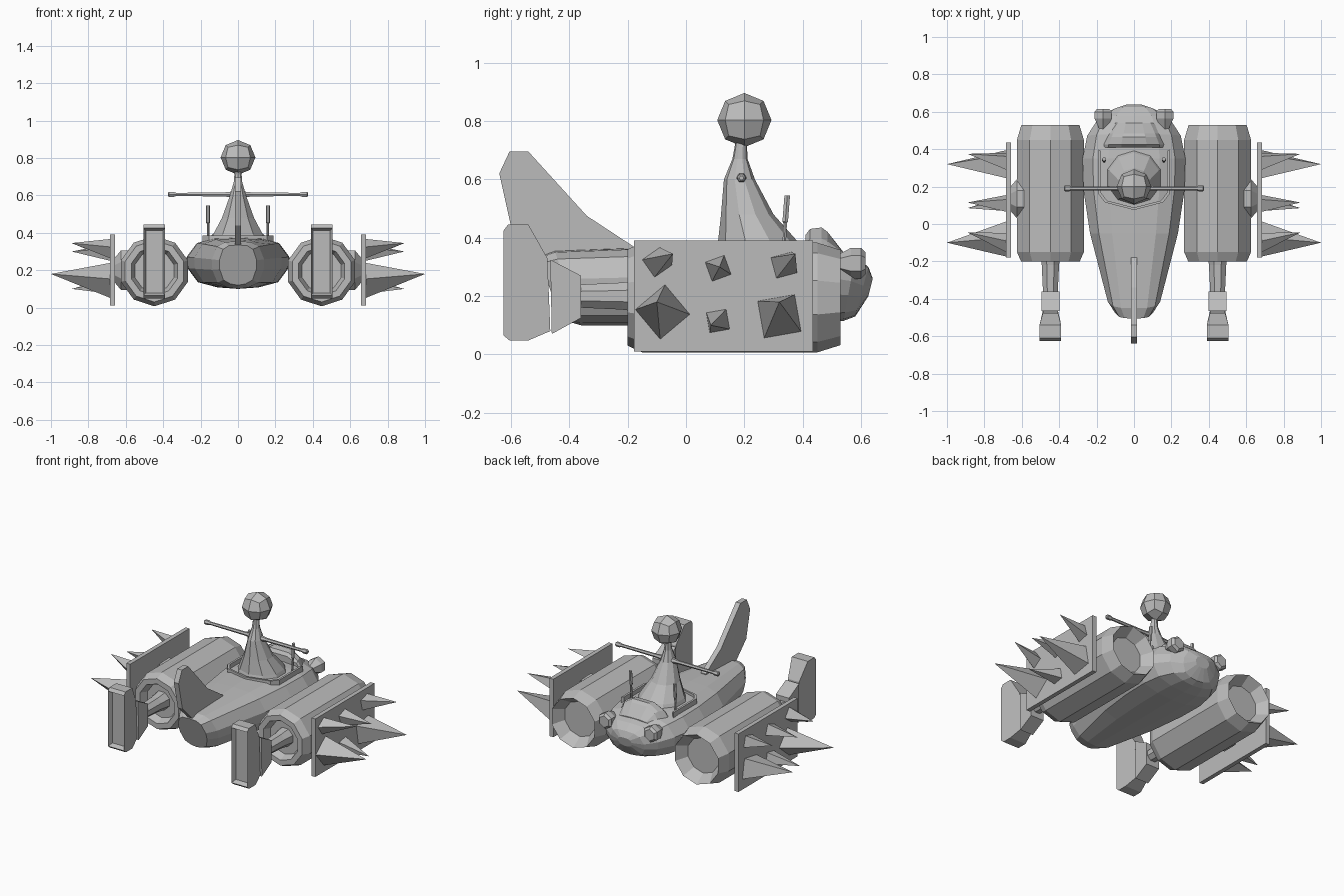
import bpy, bmesh, math
from mathutils import Vector, Matrix

if "Cube" in bpy.data.objects:
    bpy.data.objects.remove(bpy.data.objects["Cube"])

grey = bpy.data.materials.new("hull_grey")
grey.diffuse_color = (0.5, 0.5, 0.5, 1)
grey.use_nodes = True
grey.node_tree.nodes["Principled BSDF"].inputs["Base Color"].default_value = grey.diffuse_color


def finish(name, bm):
    bmesh.ops.recalc_face_normals(bm, faces=bm.faces[:])
    mesh = bpy.data.meshes.new(name)
    bm.to_mesh(mesh)
    bm.free()
    mesh.materials.append(grey)
    ob = bpy.data.objects.new(name, mesh)
    bpy.context.collection.objects.link(ob)
    return ob


def loft(name, rings):
    """Skin a list of equal-length closed rings and cap both ends."""
    bm = bmesh.new()
    vs = [[bm.verts.new(p) for p in r] for r in rings]
    n = len(vs[0])
    for a, b in zip(vs, vs[1:]):
        for i in range(n):
            bm.faces.new((a[i], a[(i + 1) % n], b[(i + 1) % n], b[i]))
    bm.faces.new(vs[0])
    bm.faces.new(vs[-1])
    return finish(name, bm)


def tube(name, stations, sides, axis, phase=0.0):
    """Rings of (centre, radius_a, radius_b) placed across one axis."""
    rings = []
    for c, ra, rb in stations:
        ring = []
        for i in range(sides):
            t = phase + 2 * math.pi * i / sides
            u, v = ra * math.cos(t), rb * math.sin(t)
            off = {"x": (0, u, v), "y": (u, 0, v), "z": (u, v, 0)}[axis]
            ring.append(Vector(c) + Vector(off))
        rings.append(ring)
    return loft(name, rings)


def box(name, x0, x1, y0, y1, z0, z1):
    return loft(name, [[(x, y0, z0), (x, y1, z0), (x, y1, z1), (x, y0, z1)] for x in (x0, x1)])


def slab(name, outline, cx, half):
    """Side outline of (y, z) points given a thickness in x."""
    return loft(name, [[(cx + s * half, y, z) for y, z in outline] for s in (-1, 1)])


# Main hull: one cross-section swept from blunt tail to rounded nose
half = [(0, 1), (.5, .98), (.8, .89), (1, .62), (.98, .4), (.78, .13), (.4, .03), (0, 0)]
section = half + [(-x, z) for x, z in half[-2:0:-1]]
hull = [(-.505, -.43, .10, .335, .12), (-.45, -.36, .14, .355, .10), (-.05, -.05, .235, .37, .10),
        (.18, .18, .27, .375, .10), (.35, .35, .275, .375, .10), (.48, .46, .25, .365, .105),
        (.58, .54, .19, .335, .115), (.625, .58, .12, .30, .13), (.64, .625, .05, .26, .20)]
loft("hull", [[(w * x, yb + (yt - yb) * f, zb + (zt - zb) * f) for x, f in section]
              for yt, yb, w, zt, zb in hull])

# Tail fin
slab("tail_fin", [(-.64, .62), (-.605, .695), (-.54, .695), (-.34, .475), (-.18, .37),
                  (-.18, .32), (-.48, .32), (-.60, .44)], 0, .017)

# Cockpit rim: open raised band around the rider
rim = [(.19, .40), (.19, .16), (.155, .115), (0, .075), (-.155, .115), (-.19, .16), (-.19, .40)]
rings = []
for x, y in rim:
    c = Vector((0, .26))
    inner = c + (Vector((x, y)) - c) * .93
    rings.append([(x, y, .33), (x, y, .385), (inner.x, inner.y, .385), (inner.x, inner.y, .33)])
loft("cockpit_rim", rings)

# Cowl in front of the rider
loft("cowl", [[(-w, y, .34), (-w * .8, y, .34 + h * .6), (-w * .4, y, .34 + h), (w * .4, y, .34 + h),
               (w * .8, y, .34 + h * .6), (w, y, .34)]
              for y, w, h in ((.41, .17, .07), (.425, .17, .09), (.465, .15, .095),
                              (.485, .14, .08), (.54, .11, .01))])

# Rider: robe, head, outstretched arms
tube("robe", [((0, .25, .35), .155, .155), ((0, .245, .39), .14, .135), ((0, .21, .48), .09, .09),
              ((0, .183, .60), .045, .053), ((0, .185, .67), .024, .026), ((0, .19, .74), .018, .018)],
     10, "z", math.pi / 10)
bm = bmesh.new()
bmesh.ops.create_cube(bm, size=1)
bmesh.ops.subdivide_edges(bm, edges=bm.edges[:], cuts=1, use_grid_fill=True)
for v in bm.verts:
    v.co = v.co.normalized() * .093 + Vector((0, .2, .803))
finish("head", bm)
tube("arms", [((x, .19, .605), r, r) for x, r in ((-.375, .008), (-.37, .015), (-.345, .015),
     (-.33, .010), (-.08, .012), (0, .022), (.08, .012), (.33, .010), (.345, .015),
     (.37, .015), (.375, .008))], 6, "x")

# Spike rows: (y, z, radius, twist, tip x, tip y, tip z)
spikes = [(-.10, .315, .053, 10, .89, -.045, .345), (.11, .295, .050, 25, .89, .115, .30),
          (.335, .305, .053, 30, .89, .375, .345), (-.08, .145, .095, 5, 1, -.10, .18),
          (.11, .115, .050, 35, .89, .085, .10), (.32, .13, .092, 35, 1, .32, .18)]

for s, side in ((-1, "left"), (1, "right")):
    cx = s * .447
    # Engine pod with recessed intake and exhaust
    prof = [(.11, -.15), (.13, -.2), (.165, -.2), (.188, -.15), (.188, .45), (.163, .53), (.115, .46)]
    tube(side + "_engine", [((cx, y, .195), r, r) for r, y in prof], 10, "y", math.pi / 10)
    # Exhaust pipe and flared thruster neck
    tube(side + "_exhaust_pipe", [((cx, y, .2), r, r) for r, y in ((.062, -.14), (.05, -.22), (.042, -.38))],
         8, "y", math.pi / 8)
    slab(side + "_thruster_neck", [(-.46, .07), (-.36, .125), (-.36, .27), (-.465, .325)], cx, .048)
    # Thruster end piece with a grooved outer face
    ob = slab(side + "_thruster", [(-.625, .425), (-.61, .445), (-.54, .445), (-.475, .33),
                                   (-.465, .08), (-.54, .048), (-.605, .048), (-.625, .065)], cx, .058)
    bm = bmesh.new()
    bm.from_mesh(ob.data)
    for v in bm.verts:
        if v.co.y > -.5:
            v.co.x = cx + (v.co.x - cx) * .7
    back = [f for f in bm.faces if f.normal.y < -.99]
    bmesh.ops.inset_individual(bm, faces=back, thickness=.018, depth=-.03)
    bm.to_mesh(ob.data)
    bm.free()
    # Armour plate and its mount
    box(side + "_armour_plate", s * .657, s * .685, -.178, .435, .01, .39)
    tube(side + "_plate_mount", [((s * x, .135, .2), r, r) for x, r in ((.57, .115), (.625, .115), (.66, .07))],
         8, "x", math.pi / 8)
    # Four-sided spikes
    for i, (y, z, r, twist, tx, ty, tz) in enumerate(spikes):
        bm = bmesh.new()
        base = [bm.verts.new((s * .68, y + r * math.cos(a), z + r * math.sin(a)))
                for a in (math.radians(-twist + 90 * k) for k in range(4))]
        tip = bm.verts.new((s * tx, ty, tz))
        bm.faces.new(base)
        for k in range(4):
            bm.faces.new((base[k], base[(k + 1) % 4], tip))
        finish(f"{side}_spike_{i + 1}", bm)
    # Control lever and nose lamp
    tube(side + "_lever", [((s * .16, .335, .35), .007, .007), ((s * .16, .34, .45), .007, .007),
                           ((s * .16, .34, .455), .011, .011), ((s * .16, .347, .545), .011, .011)], 6, "z")
    tube(side + "_lamp", [((s * .165, y, .312), r, r) for y, r in ((.50, .02), (.565, .053), (.60, .053),
                                                                    (.615, .038))], 6, "y", math.pi / 6)
